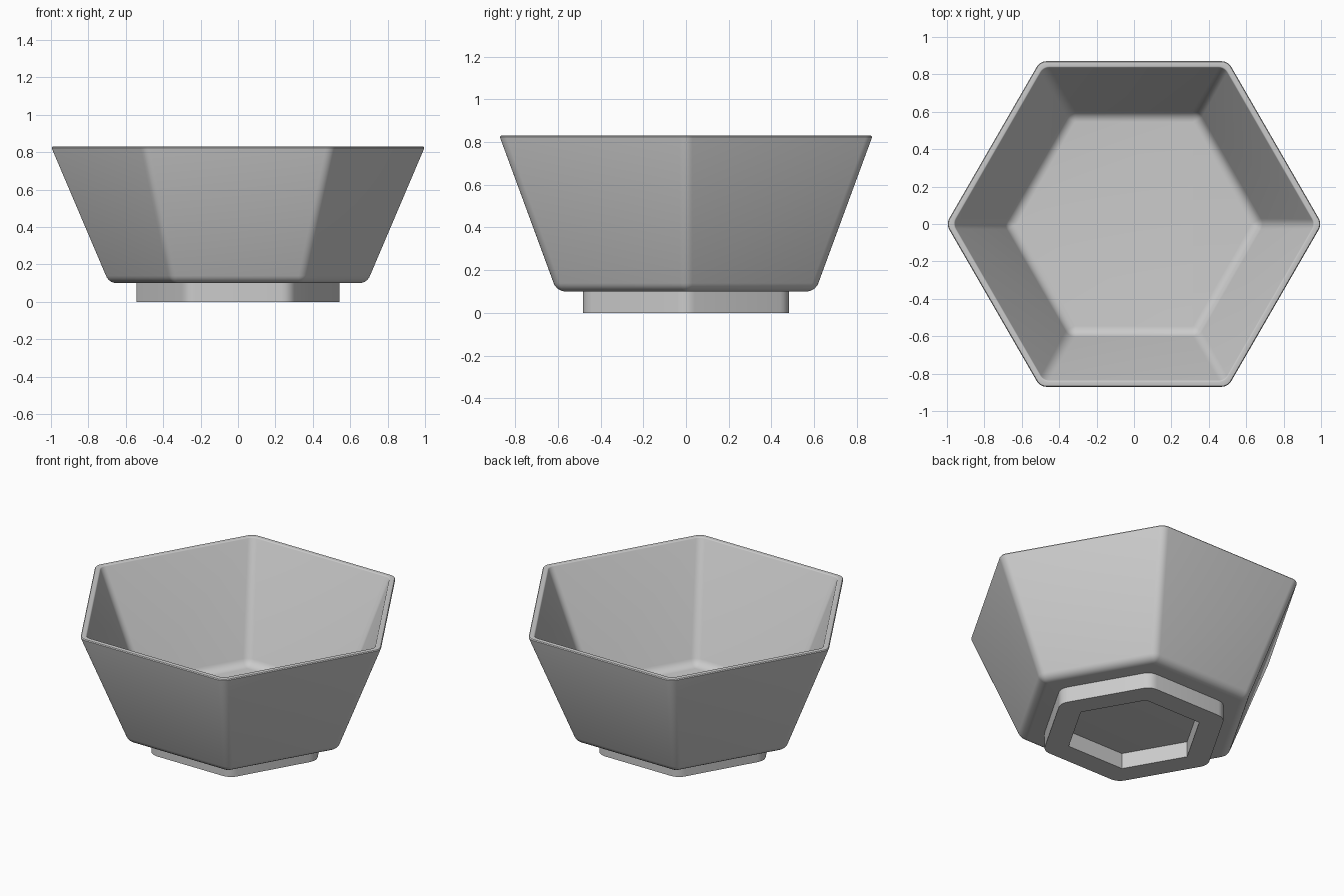
import bpy, bmesh
from math import cos, sin, tan, radians
from mathutils import Vector

if "Cube" in bpy.data.objects:
    bpy.data.objects.remove(bpy.data.objects["Cube"])

SEG = 5


def hex_ring(bm, apothem, radius, z):
    """Hexagon with rounded corners, points along +x and -x."""
    out = []
    centre = (apothem - radius) / cos(radians(30))
    for k in range(6):
        a = radians(60 * k)
        for i in range(SEG + 1):
            t = a + radians(-30 + 60 * i / SEG)
            out.append(bm.verts.new((centre * cos(a) + radius * cos(t),
                                     centre * sin(a) + radius * sin(t), z)))
    return out


def bridge(bm, a, b):
    n = len(a)
    for i in range(n):
        j = (i + 1) % n
        bm.faces.new((a[i], a[j], b[j], b[i]))


def fillet(prev, corner, nxt, r):
    """Points of a round of radius r at a profile corner."""
    p, c, n = Vector(prev), Vector(corner), Vector(nxt)
    u, v = (p - c).normalized(), (n - c).normalized()
    ang = u.angle(v)
    t = r / tan(ang / 2)
    mid = c + (u + v).normalized() * (r / sin(ang / 2))
    s, e = c + u * t - mid, c + v * t - mid
    return [mid + (s.lerp(e, i / SEG)).normalized() * r for i in range(SEG + 1)] \
        if r > 0.02 else [mid + s.lerp(e, i / 3).normalized() * r for i in range(4)]


def finish(bm, name):
    bmesh.ops.remove_doubles(bm, verts=bm.verts, dist=0.0004)
    bmesh.ops.recalc_face_normals(bm, faces=bm.faces)
    mesh = bpy.data.meshes.new(name)
    bm.to_mesh(mesh)
    bm.free()
    ob = bpy.data.objects.new(name, mesh)
    bpy.context.collection.objects.link(ob)
    bpy.ops.object.select_all(action='DESELECT')
    ob.select_set(True)
    bpy.context.view_layer.objects.active = ob
    bpy.ops.object.shade_smooth_by_angle(angle=radians(30))
    return ob


# Bowl: wall profile with rounded base, rim and floor
profile = [(0, .10), (.605, .10), (.874, .83), (.838, .83), (.588, .145), (0, .145)]
rounds = [.06, .008, .008, .06]
bm = bmesh.new()
rings = []
for k, r in enumerate(rounds):
    pts = fillet(profile[k], profile[k + 1], profile[k + 2], r)
    widest = max(p.x for p in pts)
    for p in pts:
        corner = max(.006, .06 - (widest - p.x))
        rings.append(hex_ring(bm, p.x, corner, p.y))
for a, b in zip(rings, rings[1:]):
    bridge(bm, a, b)
bm.faces.new(rings[0][::-1])
bm.faces.new(rings[-1])
finish(bm, "bowl")

# Foot: hexagonal ring, rounded outside and sharp inside
bm = bmesh.new()
foot = [hex_ring(bm, a, r, z) for a, r, z in
        ((.482, .08, .10), (.482, .08, 0), (.347, 0, 0), (.347, 0, .10))]
for a, b in zip(foot, foot[1:] + foot[:1]):
    bridge(bm, a, b)
finish(bm, "foot_ring")
